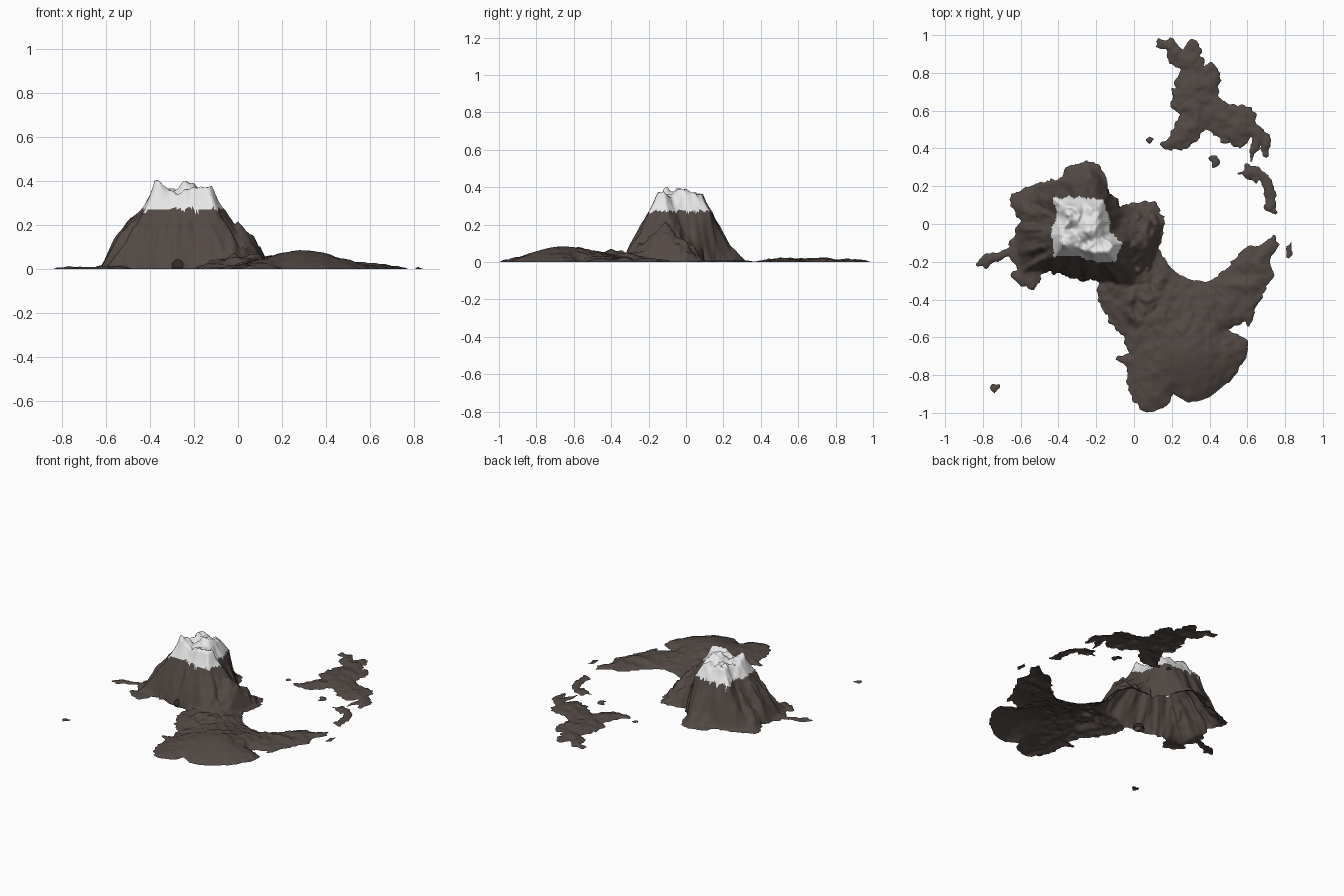
import bpy, bmesh, math
from mathutils import Vector, noise

if "Cube" in bpy.data.objects:
    bpy.data.objects.remove(bpy.data.objects["Cube"])

# coast outlines (x, y pairs in hundredths)
MAIN = [-65,16, -55,20, -38,25, -36,30, -24,34, -17,30, -13,18, -7,9, 0,12, 12,12, 17,0, 13,-13,
        20,-23, 25,-28, 38,-31, 48,-25, 52,-20, 58,-13, 67,-11, 74,-6, 77,-11, 72,-20, 74,-27,
        67,-40, 61,-55, 59,-52, 49,-56, 60,-61, 61,-68, 53,-81, 40,-92, 29,-95, 21,-90, 16,-98,
        8,-100, 3,-98, -3,-88, -4,-76, -9,-71, -3,-68, -5,-60, -12,-53, -19,-40, -20,-29, -31,-29,
        -39,-26, -47,-25, -53,-35, -62,-32, -65,-27, -62,-22, -66,-17, -77,-23, -85,-22, -79,-16,
        -68,-14, -64,-6, -60,2, -65,9]
NORTH = [12,99, 21,98, 26,92, 29,99, 35,96, 37,84, 41,86, 46,80, 45,68, 53,63, 63,62, 65,53,
         72,46, 73,35, 69,36, 67,42, 62,33, 62,45, 56,40, 45,45, 38,51, 32,42, 24,39, 13,41,
         20,48, 21,53, 26,58, 20,62, 21,74, 26,82, 19,85, 17,91, 12,94]
CHAIN = [55,27, 60,31, 68,29, 72,24, 75,17, 76,6, 70,6, 69,15, 66,23, 60,23]
ISLETS = [[5,45, 8,47, 11,45, 8,42], [40,35, 43,36, 46,34, 44,30, 41,30],
          [80,-12, 83,-10, 84,-16, 81,-18], [-77,-89, -74,-84, -71,-85, -74,-90]]
MOUNT = [-63,2, -62,12, -52,20, -36,24, -25,33, -18,28, -11,15, -3,10, 10,9, 15,0, 13,-12, 10,-25,
         0,-35, -10,-33, -20,-30, -31,-30, -40,-27, -50,-25, -60,-27, -63,-12]
SNOW = [-43,14, -29,14, -16,13, -13,3, -12,-5, -6,-10, -10,-20, -21,-20, -31,-17, -42,-17,
        -44,-5, -41,5]


def outline(flat):
    pts = [(flat[i] / 100, flat[i + 1] / 100) for i in range(0, len(flat), 2)]
    segs = []
    for (ax, ay), (bx, by) in zip(pts, pts[1:] + pts[:1]):
        dx, dy = bx - ax, by - ay
        segs.append((ax, ay, dx, dy, dx * dx + dy * dy, by))
    xs, ys = zip(*pts)
    return segs, (min(xs), max(xs), min(ys), max(ys))


def signed(shape, x, y, reach=0.1):
    """Distance to an outline, positive inside."""
    segs, (x0, x1, y0, y1) = shape
    if x < x0 - reach or x > x1 + reach or y < y0 - reach or y > y1 + reach:
        return -reach
    best, inside = 9.0, False
    for ax, ay, dx, dy, l2, by in segs:
        px, py = x - ax, y - ay
        t = (px * dx + py * dy) / l2
        t = 0 if t < 0 else 1 if t > 1 else t
        ex, ey = px - t * dx, py - t * dy
        d = ex * ex + ey * ey
        if d < best:
            best = d
        if (ay > y) != (by > y) and px < dx * py / dy:
            inside = not inside
    best = math.sqrt(best)
    return best if inside else -best


def bump(x, y, cx, cy, r):
    return math.exp(-((x - cx) ** 2 + (y - cy) ** 2) / (r * r))


def rough(x, y, f, seed=0.0):
    p = Vector((x * f, y * f, seed))
    return noise.noise(p) + 0.5 * noise.noise(p * 2.1)


coasts = [outline(s) for s in [MAIN, NORTH, CHAIN] + ISLETS]
mount, snow = outline(MOUNT), outline(SNOW)


def height(x, y):
    # lowland, rising gently from an uneven coast (calmer round the southern lobe)
    lobe = bump(x, y, 0.3, -0.75, 0.33)
    d = max(signed(c, x, y) for c in coasts)
    d += 0.02 * (1 - 0.85 * lobe) * rough(x, y, 27, 3)
    if d <= 0:
        return d * 0.6
    cap = 0.022 + 0.062 * bump(x, y, 0.3, -0.66, 0.21) + 0.035 * bump(x, y, 0.02, -0.36, 0.16)
    h = cap * (1 - math.exp(-d / 0.05)) * (1 + 0.6 * (1 - lobe) * rough(x, y, 17, 7))
    dm = signed(mount, x, y)
    if dm <= 0:
        return h
    # fluted mountain flank between base outline and snow line
    ds = signed(snow, x, y, 9)
    if ds < 0:
        t = dm / (dm - ds)
        a = math.atan2(y + 0.03, x + 0.26)
        flute = noise.noise(Vector((math.cos(a) * 4.5, math.sin(a) * 4.5, t * 0.8)))
        flute += 0.6 * noise.noise(Vector((math.cos(a) * 10, math.sin(a) * 10, t)))
        m = 0.27 * t ** 1.05 + t * (1 - t) * (0.2 * flute + 0.08 * rough(x, y, 18, 5))
        m += 0.16 * t * (1 - t) * bump(x, y, -0.53, -0.08, 0.1)
        # shoulder peak on the south-east side
        r = math.hypot(x, y + 0.11)
        spur = 0.215 - 1.02 * r + 0.1 * min(r, 0.15) * rough(x, y, 22, 4) * 3
        m = max(m, min(spur, dm * 2.5))
    else:
        # craggy summit plateau with several peaks
        e = min(ds / 0.05, 1)
        m = 0.27 + 0.068 * e
        for px, py, k in ((-0.36, -0.1, 0.07), (-0.23, -0.03, 0.06), (-0.11, -0.13, 0.045),
                          (-0.33, 0.05, 0.035), (-0.2, 0.05, 0.035), (-0.2, -0.15, 0.04)):
            m += k * e * max(0, 1 - math.hypot(x - px, y - py) / 0.075)
        p = Vector((x * 17, y * 17, 9))
        m += 0.035 * e * (0.25 - abs(noise.noise(p))) + 0.012 * e * noise.noise(p * 2.3)
    return max(h, m)


def material(name, rgb):
    mat = bpy.data.materials.new(name)
    mat.diffuse_color = (*rgb, 1)
    mat.use_nodes = True
    mat.node_tree.nodes["Principled BSDF"].inputs["Base Color"].default_value = mat.diffuse_color
    return mat


rock = material("brown rock", (0.085, 0.066, 0.058))
white = material("white snow", (0.85, 0.85, 0.85))
dark = material("dark cave rock", (0.03, 0.023, 0.02))


def finish(name, bm, mats):
    me = bpy.data.meshes.new(name)
    bm.to_mesh(me)
    bm.free()
    ob = bpy.data.objects.new(name, me)
    bpy.context.collection.objects.link(ob)
    for m in mats:
        me.materials.append(m)
    for p in me.polygons:
        p.use_smooth = True
    return ob


def cut_below_sea(bm):
    bmesh.ops.bisect_plane(bm, geom=bm.verts[:] + bm.edges[:] + bm.faces[:], dist=1e-6,
                           plane_co=(0, 0, 0), plane_no=(0, 0, 1), clear_inner=True)
    bmesh.ops.delete(bm, geom=[v for v in bm.verts if not v.link_faces], context='VERTS')


# terrain sheet, cut off at sea level
STEP = 0.01
nx, ny = int(1.74 / STEP), int(2.0 / STEP)
bm = bmesh.new()
grid = []
for j in range(ny + 1):
    row = []
    for i in range(nx + 1):
        x, y = -0.87 + i * STEP, -1.0 + j * STEP
        row.append(bm.verts.new((x, y, height(x, y))))
    grid.append(row)
for j in range(ny):
    for i in range(nx):
        q = (grid[j][i], grid[j][i + 1], grid[j + 1][i + 1], grid[j + 1][i])
        if max(v.co.z for v in q) > 0:
            bm.faces.new(q)
bmesh.ops.triangulate(bm, faces=bm.faces[:])
cut_below_sea(bm)

# snow cap, with a ragged lower edge
for f in bm.faces:
    c = f.calc_center_median()
    if signed(snow, c.x, c.y) + 0.012 * rough(c.x, c.y, 30, 2) > 0:
        f.material_index = 1
finish("mountain_island", bm, [rock, white])

# small dark cave mouth at the foot of the south face
cave_y = -0.34
while height(-0.27, cave_y) < 0.035 and cave_y < -0.2:
    cave_y += 0.002
bm = bmesh.new()
bmesh.ops.create_uvsphere(bm, u_segments=20, v_segments=12, radius=0.034)
bmesh.ops.translate(bm, verts=bm.verts[:], vec=(-0.27, cave_y + 0.008, 0.01))
cut_below_sea(bm)
finish("cave_mouth", bm, [dark])
